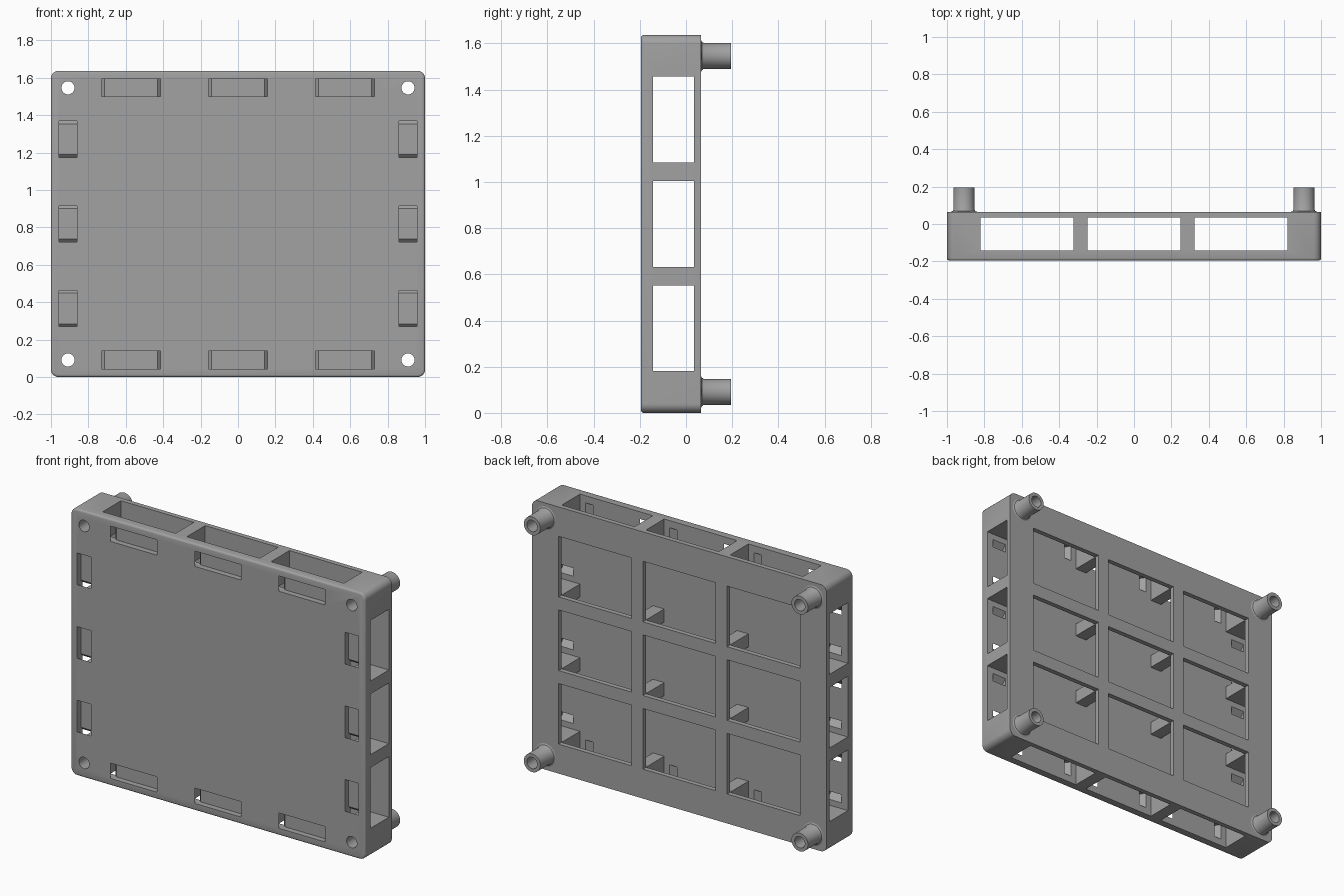
import bpy
import bmesh
from math import sin, cos, pi, radians
from mathutils import Vector

cube = bpy.data.objects.get("Cube")
if cube:
    bpy.data.objects.remove(cube, do_unlink=True)

W, H = 1.0, 1.637                 # half width, full height
FRONT, BACK, POST_END = -0.195, 0.065, 0.195
INNER_F, INNER_B = -0.142, 0.035  # inside faces of the two plates
CZ = H / 2
INSET = 0.091                     # posts and slots from the outer edge
COLS = [-0.572, 0, 0.572]
ROWS = [CZ - 0.452, CZ, CZ + 0.452]
HALF_X, HALF_Z = 0.2475, 0.186
CORNERS = [(sx * (W - INSET), z) for sx in (-1, 1) for z in (INSET, H - INSET)]

grey = bpy.data.materials.new("plastic_grey")
grey.use_nodes = True
color = (0.36, 0.36, 0.36, 1)
grey.diffuse_color = color
grey.node_tree.nodes["Principled BSDF"].inputs["Base Color"].default_value = color


def make(name, bm):
    bmesh.ops.recalc_face_normals(bm, faces=bm.faces)
    mesh = bpy.data.meshes.new(name)
    bm.to_mesh(mesh)
    bm.free()
    mesh.materials.append(grey)
    ob = bpy.data.objects.new(name, mesh)
    bpy.context.collection.objects.link(ob)
    return ob


def box(bm, x0, x1, y0, y1, z0, z1):
    verts = bmesh.ops.create_cube(bm, size=1)["verts"]
    for v in verts:
        v.co = Vector((x1 if v.co.x > 0 else x0, y1 if v.co.y > 0 else y0,
                       z1 if v.co.z > 0 else z0))


def prism(bm, points, offset):
    face = bm.faces.new([bm.verts.new(p) for p in points])
    ext = bmesh.ops.extrude_face_region(bm, geom=[face])["geom"]
    verts = [g for g in ext if isinstance(g, bmesh.types.BMVert)]
    bmesh.ops.translate(bm, verts=verts, vec=offset)


def cut(target, bm):
    tool = make("cutter", bm)
    tool.hide_render = True
    mod = target.modifiers.new("cut", "BOOLEAN")
    mod.operation, mod.solver, mod.object = "DIFFERENCE", "EXACT", tool
    graph = bpy.context.evaluated_depsgraph_get()
    mesh = bpy.data.meshes.new_from_object(target.evaluated_get(graph))
    target.modifiers.clear()
    target.data = mesh
    bpy.data.objects.remove(tool, do_unlink=True)


# Body: rounded slab with a softened front rim
R = 0.04
outline = []
for quarter, (sx, sz) in enumerate([(1, 1), (-1, 1), (-1, -1), (1, -1)]):
    for i in range(9):
        a = (quarter + i / 8) * pi / 2
        outline.append((sx * (W - R) + R * cos(a), FRONT,
                        CZ + sz * (CZ - R) + R * sin(a)))
bm = bmesh.new()
prism(bm, outline, (0, BACK - FRONT, 0))
rim = [e for e in bm.edges if all(v.co.y < FRONT + 0.001 for v in e.verts)]
bmesh.ops.bevel(bm, geom=rim, offset=0.012, segments=3, profile=0.5, affect="EDGES")
body = make("panel_body", bm)

# Channels running side to side
bm = bmesh.new()
for z in ROWS:
    box(bm, -2, 2, INNER_F, INNER_B, z - HALF_Z, z + HALF_Z)
cut(body, bm)

# Channels running top to bottom
bm = bmesh.new()
for x in COLS:
    box(bm, x - HALF_X, x + HALF_X, INNER_F, INNER_B, -1, 3)
cut(body, bm)

# Back windows
bm = bmesh.new()
for x in COLS:
    for z in ROWS:
        box(bm, x - HALF_X, x + HALF_X, 0, 0.2, z - HALF_Z, z + HALF_Z)
cut(body, bm)


# Strap slots: a front recess whose ends slant outward through the plate
def strap_profile(half):
    side = [(half, -0.3), (half, FRONT), (half + 0.06, FRONT + 0.06),
            (half + 0.01, FRONT + 0.06), (half - 0.015, FRONT + 0.035)]
    return side + [(-u, y) for u, y in reversed(side)]


T = 0.047
bm = bmesh.new()
for x in COLS:
    for z in (INSET, H - INSET):
        prism(bm, [(x + u, y, z - T) for u, y in strap_profile(0.157)], (0, 0, 2 * T))
for z in ROWS:
    for x in (-W + INSET, W - INSET):
        prism(bm, [(x - T, y, z + u) for u, y in strap_profile(0.097)], (2 * T, 0, 0))
cut(body, bm)

# Screw holes through the corners
SIDES, BORE = 32, 0.035


def ring(bm, x, y, z, r):
    return [bm.verts.new((x + r * cos(2 * pi * i / SIDES), y,
                          z + r * sin(2 * pi * i / SIDES))) for i in range(SIDES)]


def bridge(bm, a, b):
    for i in range(SIDES):
        j = (i + 1) % SIDES
        bm.faces.new((a[i], a[j], b[j], b[i]))


bm = bmesh.new()
for x, z in CORNERS:
    a, b = ring(bm, x, -0.4, z, BORE), ring(bm, x, 0.4, z, BORE)
    bm.faces.new(a)
    bm.faces.new(b)
    bridge(bm, a, b)
cut(body, bm)

# Hollow standoff posts with a small flared foot
parts = [body]
profile = [(BORE, BACK), (0.07, BACK), (0.061, BACK + 0.004),
           (0.056, BACK + 0.013), (0.056, POST_END), (BORE, POST_END)]
names = ["right_bottom_post", "right_top_post", "left_bottom_post", "left_top_post"]
for name, (x, z) in zip(names, CORNERS):
    bm = bmesh.new()
    rings = [ring(bm, x, y, z, r) for r, y in profile]
    for a, b in zip(rings, rings[1:] + rings[:1]):
        bridge(bm, a, b)
    parts.append(make(name, bm))

# Smooth the round surfaces, keep edges sharp
bpy.context.view_layer.update()
bpy.ops.object.select_all(action="DESELECT")
for ob in parts:
    ob.select_set(True)
bpy.context.view_layer.objects.active = body
bpy.ops.object.shade_smooth_by_angle(angle=radians(35))
